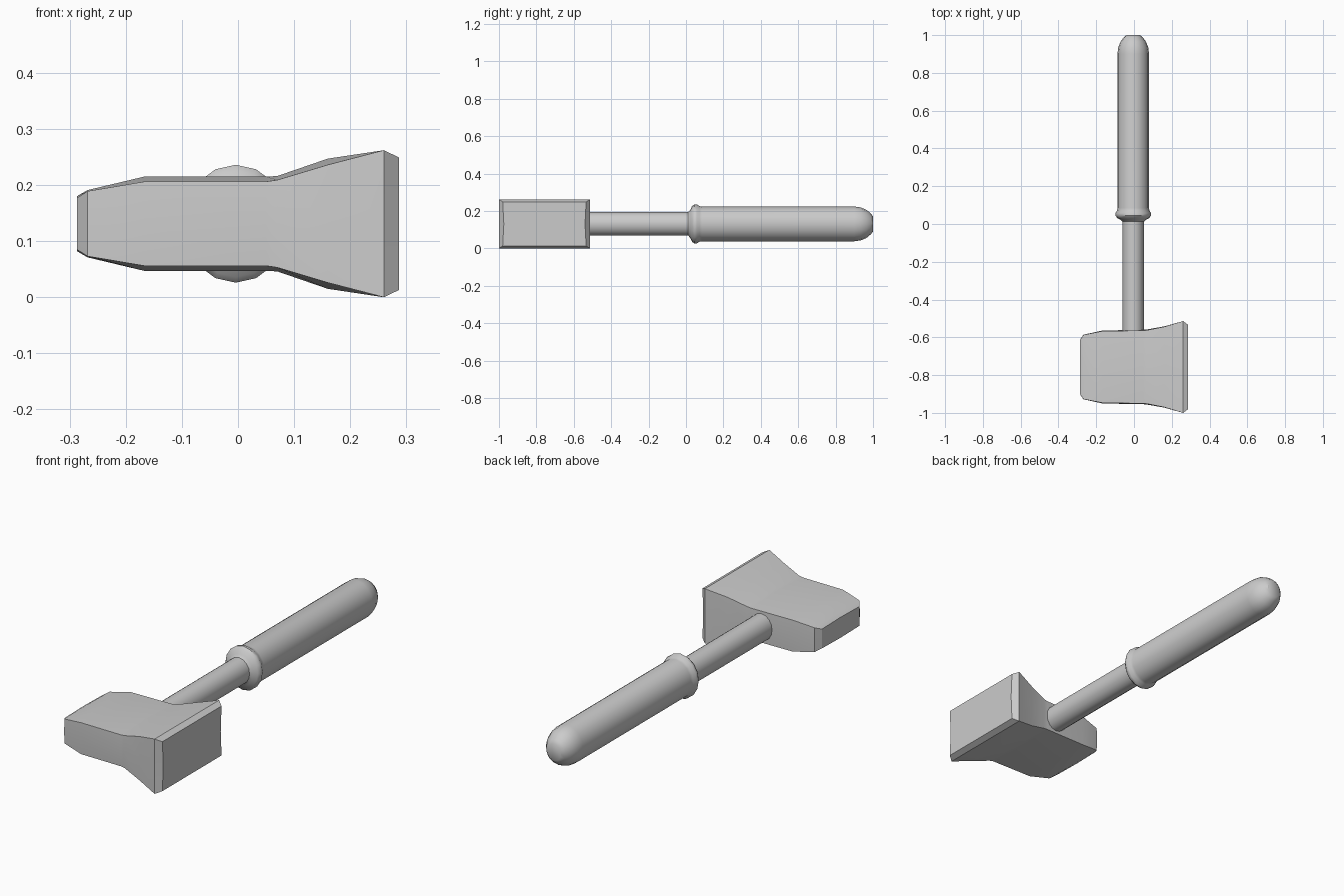
import bpy, bmesh, math

if "Cube" in bpy.data.objects:
    bpy.data.objects.remove(bpy.data.objects["Cube"])

ZC = 0.131      # height of the centre axis
HEAD_Y = -0.757  # centre of the head along y


def loft(name, rings, smooth_angle):
    """Join equal-length rings of points into a capped solid."""
    bm = bmesh.new()
    loops = [[bm.verts.new(p) for p in ring] for ring in rings]
    n = len(rings[0])
    for a, b in zip(loops, loops[1:]):
        for i in range(n):
            j = (i + 1) % n
            bm.faces.new((a[i], a[j], b[j], b[i]))
    bm.faces.new(loops[0])
    bm.faces.new(loops[-1])
    bmesh.ops.recalc_face_normals(bm, faces=bm.faces)
    mesh = bpy.data.meshes.new(name)
    bm.to_mesh(mesh)
    bm.free()
    obj = bpy.data.objects.new(name, mesh)
    bpy.context.collection.objects.link(obj)
    bpy.ops.object.select_all(action='DESELECT')
    obj.select_set(True)
    bpy.context.view_layer.objects.active = obj
    bpy.ops.object.shade_smooth_by_angle(angle=math.radians(smooth_angle))
    return obj


# Hammer head: (x, half depth, half height, top bulge, side bulge)
sections = [
    (-0.287, 0.142, 0.046, 0.003, 0.000),
    (-0.268, 0.170, 0.058, 0.002, 0.001),
    (-0.167, 0.190, 0.075, 0.009, 0.003),
    (0.050, 0.193, 0.075, 0.009, 0.004),
    (0.070, 0.195, 0.078, 0.007, 0.004),
    (0.160, 0.213, 0.105, 0.011, 0.002),
    (0.260, 0.243, 0.131, 0.000, 0.000),
    (0.287, 0.223, 0.118, 0.000, -0.006),
]


def head_ring(x, d, h, bz, by):
    pts = [(-d, -h), (0, -h - bz), (d, -h), (d + by, 0),
           (d, h), (0, h + bz), (-d, h), (-d - by, 0)]
    return [(x, HEAD_Y + y, ZC + z) for y, z in pts]


loft("hammer_head", [head_ring(*s) for s in sections], 25)


# Oval shaft, collar and grip, turned around the y axis
def oval_ring(y, r, sides=16):
    return [(-0.004 + 0.9 * r * math.sin(2 * math.pi * i / sides), y,
             ZC + r * math.cos(2 * math.pi * i / sides)) for i in range(sides)]


shaft = [(-0.65, 0.063), (0.03, 0.063)]
grip = [(0.012, 0.063), (0.023, 0.075), (0.032, 0.095), (0.045, 0.105),
        (0.058, 0.104), (0.072, 0.095), (0.085, 0.093), (0.90, 0.093),
        (0.935, 0.088), (0.965, 0.075), (0.988, 0.056), (1.0, 0.040)]
loft("shaft", [oval_ring(*p) for p in shaft], 40)
loft("grip", [oval_ring(*p) for p in grip], 40)
